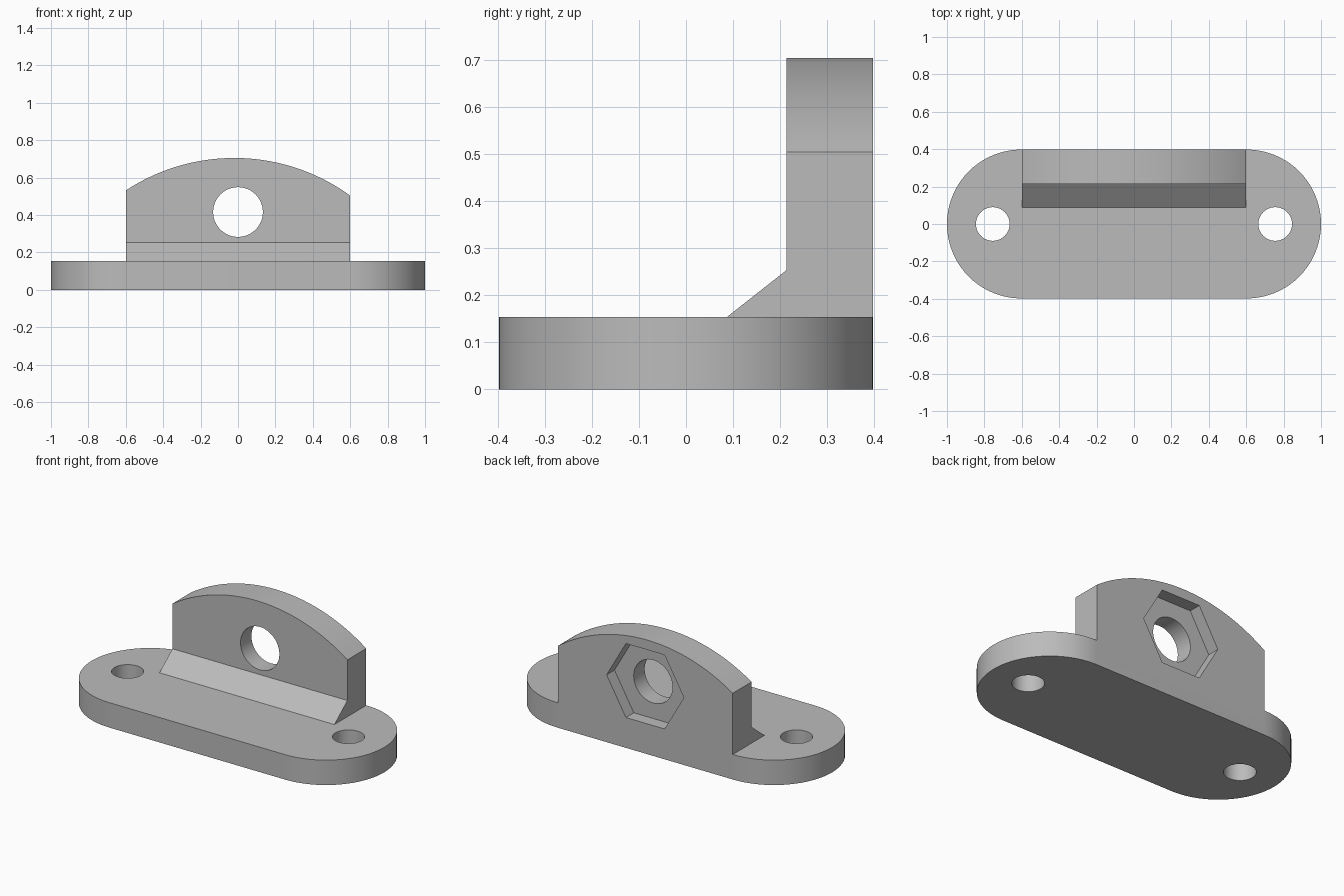
import bpy, bmesh, math
from mathutils import Vector

if "Cube" in bpy.data.objects:
    bpy.data.objects.remove(bpy.data.objects["Cube"])

grey = bpy.data.materials.new("light_grey")
grey.diffuse_color = (0.5, 0.5, 0.5, 1)
grey.use_nodes = True
grey.node_tree.nodes["Principled BSDF"].inputs["Base Color"].default_value = grey.diffuse_color


def prism(name, outline, offset, depth):
    """Extrude a closed outline of 3D points along depth."""
    bm = bmesh.new()
    face = bm.faces.new([bm.verts.new(Vector(p) + Vector(offset)) for p in outline])
    moved = bmesh.ops.extrude_face_region(bm, geom=[face])["geom"]
    bmesh.ops.translate(bm, vec=depth, verts=[v for v in moved if isinstance(v, bmesh.types.BMVert)])
    bmesh.ops.recalc_face_normals(bm, faces=bm.faces)
    mesh = bpy.data.meshes.new(name)
    bm.to_mesh(mesh)
    bm.free()
    mesh.materials.append(grey)
    ob = bpy.data.objects.new(name, mesh)
    bpy.context.collection.objects.link(ob)
    return ob


def arc(cx, cy, r, a0, a1, n):
    """n + 1 points on an arc, angles in degrees."""
    angles = [math.radians(a0 + (a1 - a0) * i / n) for i in range(n + 1)]
    return [(cx + r * math.cos(a), cy + r * math.sin(a)) for a in angles]


def flat(points):
    return [(u, v, 0) for u, v in points]


def upright(points):
    return [(u, 0, v) for u, v in points]


def combine(target, other, operation):
    """Apply a boolean and remove the helper."""
    mod = target.modifiers.new(operation, 'BOOLEAN')
    mod.operation, mod.object, mod.solver = operation, other, 'EXACT'
    bpy.context.view_layer.objects.active = target
    bpy.ops.object.modifier_apply(modifier=mod.name)
    bpy.data.objects.remove(other)


R = 0.398       # half width of the base plate
TOP = 0.154     # top of the base plate
FRONT = 0.214   # front face of the upright lug

# Rounded base plate
plate = arc(1 - R, 0, R, -90, 90, 40) + arc(R - 1, 0, R, 90, 270, 40)
bracket = prism("bracket", flat(plate), (0, 0, 0), (0, 0, TOP))

# Upright lug with a slightly off-centre curved top
cx, cz, r = -0.02, -0.35, 1.055
a0 = math.degrees(math.acos((0.598 - cx) / r))
a1 = math.degrees(math.acos((-0.598 - cx) / r))
lug = [(-0.598, 0.08), (0.598, 0.08)] + arc(cx, cz, r, a0, a1, 40)
combine(bracket, prism("lug", upright(lug), (0, FRONT, 0), (0, R - FRONT, 0)), 'UNION')

# Sloped reinforcement along the foot of the lug
wedge = [(0, 0.087, TOP), (0, FRONT, 0.254), (0, 0.3, 0.254), (0, 0.3, 0.1), (0, 0.087, 0.1)]
combine(bracket, prism("wedge", wedge, (-0.598, 0, 0), (1.196, 0, 0)), 'UNION')

# Mounting holes in the plate
for x in (-0.755, 0.755):
    hole = arc(x, 0, 0.09, 0, 360, 40)[:-1]
    combine(bracket, prism("mount_hole", flat(hole), (0, 0, -0.1), (0, 0, 0.5)), 'DIFFERENCE')

# Bolt hole through the lug and hexagonal nut pocket behind it
bolt = arc(0, 0.416, 0.133, 0, 360, 48)[:-1]
combine(bracket, prism("bolt_hole", upright(bolt), (0, 0, 0), (0, 0.6, 0)), 'DIFFERENCE')
nut = arc(0, 0.416, 0.264, 0, 360, 6)[:-1]
combine(bracket, prism("nut_pocket", upright(nut), (0, R - 0.077, 0), (0, 0.2, 0)), 'DIFFERENCE')

# Smooth the curved walls, keep edges sharp
bpy.ops.object.select_all(action='DESELECT')
bracket.select_set(True)
bpy.context.view_layer.objects.active = bracket
bpy.ops.object.shade_smooth_by_angle(angle=math.radians(25))
